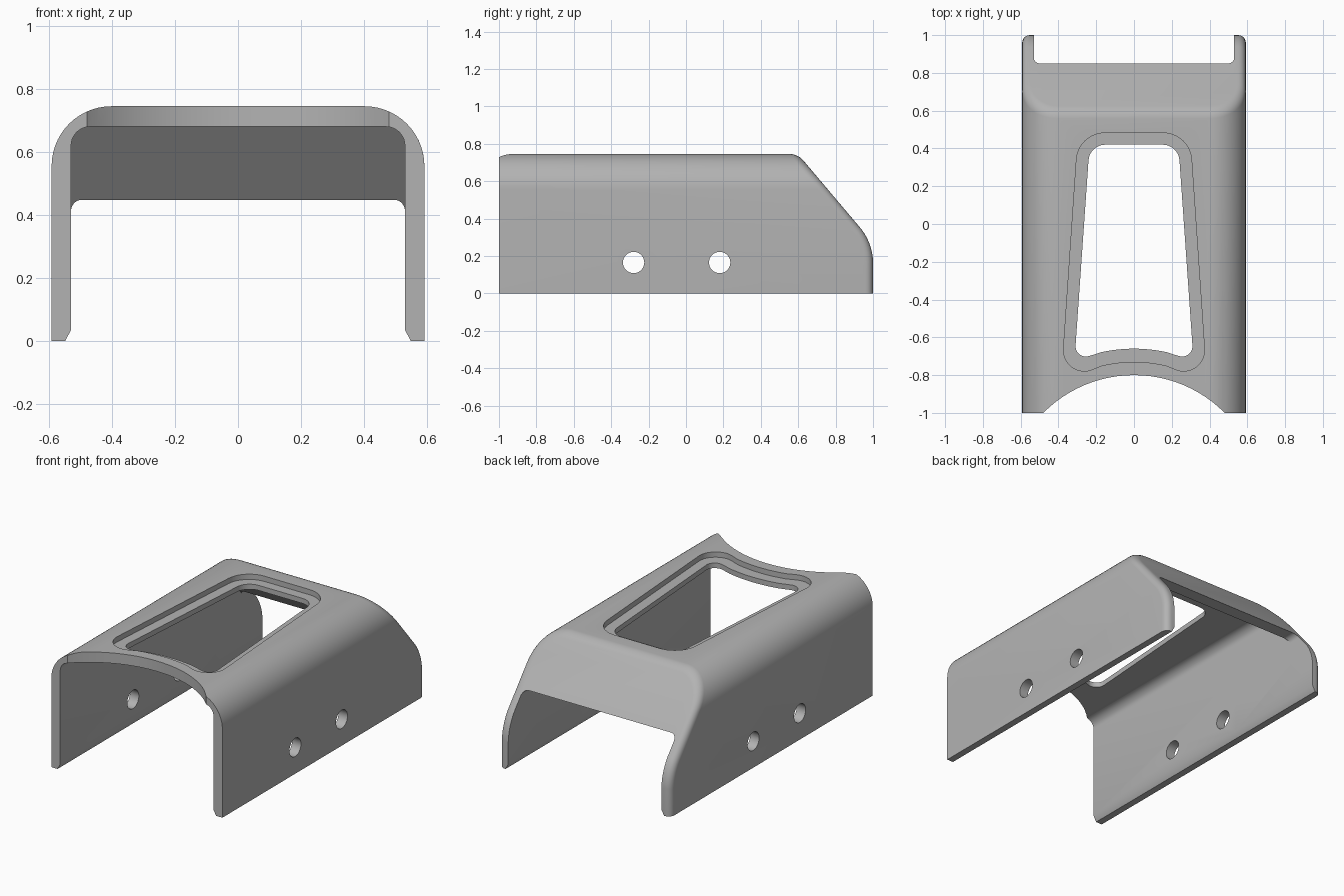
import bpy, bmesh, math
from mathutils import Vector

default = bpy.data.objects.get("Cube")
if default:
    bpy.data.objects.remove(default, do_unlink=True)

grey = bpy.data.materials.new("satin grey")
grey.use_nodes = True
GREY = (0.45, 0.45, 0.45, 1)
grey.diffuse_color = GREY
grey.node_tree.nodes["Principled BSDF"].inputs["Base Color"].default_value = GREY


def rounded(corners, steps=10):
    """Outline from (x, y, radius) corners, each rounded by an arc."""
    out = []
    for i, (x, y, r) in enumerate(corners):
        p = Vector((x, y))
        if r == 0:
            out.append(p)
            continue
        a = (Vector(corners[i - 1][:2]) - p).normalized()
        b = (Vector(corners[(i + 1) % len(corners)][:2]) - p).normalized()
        half = a.angle(b) / 2
        centre = p + (a + b).normalized() * r / math.sin(half)
        start = p + a * r / math.tan(half) - centre
        end = p + b * r / math.tan(half) - centre
        sweep = math.pi - 2 * half
        for k in range(steps + 1):
            t = k / steps
            out.append(centre + (start * math.sin((1 - t) * sweep)
                                 + end * math.sin(t * sweep)) / math.sin(sweep))
    return out


def prism(outline, place, lo, hi):
    """Extrude an outline from lo to hi; place maps (u, v, depth) to 3D."""
    bm = bmesh.new()
    a = [bm.verts.new(place(u, v, lo)) for u, v in outline]
    b = [bm.verts.new(place(u, v, hi)) for u, v in outline]
    bm.faces.new(a)
    bm.faces.new(b)
    for i in range(len(a)):
        bm.faces.new((a[i - 1], a[i], b[i], b[i - 1]))
    bmesh.ops.recalc_face_normals(bm, faces=bm.faces)
    return bm


def slice_off(bm, point, normal):
    cut = bmesh.ops.bisect_plane(bm, geom=bm.verts[:] + bm.edges[:] + bm.faces[:],
                                 plane_co=point, plane_no=normal, clear_outer=True)
    edges = [e for e in cut["geom_cut"] if isinstance(e, bmesh.types.BMEdge)]
    bmesh.ops.edgeloop_fill(bm, edges=edges)
    bmesh.ops.recalc_face_normals(bm, faces=bm.faces)


def make(name, bm):
    mesh = bpy.data.meshes.new(name)
    bm.to_mesh(mesh)
    bm.free()
    obj = bpy.data.objects.new(name, mesh)
    mesh.materials.append(grey)
    bpy.context.collection.objects.link(obj)
    return obj


def along_y(u, v, d):
    return (u, d, v)


def along_z(u, v, d):
    return (u, v, d)


def along_x(u, v, d):
    return (d, u, v)


# Outer body: arched section with a sloping, rounded back
W, H, WALL = 0.592, 0.745, 0.062
body = prism(rounded([(-W, 0, 0), (-W, H, 0.19), (W, H, 0.19), (W, 0, 0)], 14),
             along_y, -1, 1.2)
tilt, bend = math.radians(40.2), 0.3
for k in range(9):
    a = tilt * (8 - k) / 8
    n = Vector((0, math.cos(a), math.sin(a)))
    slice_off(body, Vector((0, 0.7, 0.16)) + n * bend, n)
    if k == 0:
        slope_point, slope_normal = Vector((0, 0.7, 0.16)) + n * bend, n

# Soft edge around the back
rim = []
for e in body.edges:
    ns = [f.normal for f in e.link_faces]
    back = [n.y > 0.1 for n in ns]
    if len(ns) == 2 and back[0] != back[1] and min(n.z for n in ns) > -0.5:
        rim.append(e)
bmesh.ops.bevel(body, geom=rim, offset=0.04, segments=5, profile=0.5,
                affect='EDGES', clamp_overlap=False)
cover = make("cover_shell", body)

# Hollow inside, flared at the lower edges, closed by the inner slope
I, FLARE = W - WALL, 0.575
foot_l, foot_r = [(-FLARE, -0.05, 0), (-I, 0.035, 0)], [(I, 0.035, 0), (FLARE, -0.05, 0)]
hollow = prism(rounded(foot_l + [(-I, 0.68, 0.06), (I, 0.68, 0.06)] + foot_r),
               along_y, -1.1, 1.1)
slice_off(hollow, slope_point - slope_normal * WALL, slope_normal)
cutters = [make("hollow_cutter", hollow)]

# Rear opening below the slope
cutters.append(make("rear_opening_cutter", prism(
    rounded(foot_l + [(-I, 0.448, 0.035), (I, 0.448, 0.035)] + foot_r),
    along_y, 0.3, 1.1)))

# Curved notch in the front of the roof
ARC_Y, ARC_R = -1.476, 0.676
circle = [(ARC_R * math.cos(t * math.pi / 48), ARC_Y + ARC_R * math.sin(t * math.pi / 48))
          for t in range(96)]
cutters.append(make("front_notch_cutter", prism(circle, along_z, 0.6, 1)))


# Tapered window with a recessed border
def window(top_x, top_y, low_x, radius, r_top, r_low):
    def arc(x):
        return ARC_Y + math.sqrt(radius ** 2 - x ** 2)
    low = [(x, arc(x), 0) for x in [0.17 * (k / 6 - 1) for k in range(13)]]
    return rounded([(top_x, top_y, r_top), (-top_x, top_y, r_top),
                    (-low_x, arc(low_x), r_low)] + low + [(low_x, arc(low_x), r_low)])


cutters.append(make("window_recess_cutter", prism(
    window(0.295, 0.482, 0.385, 0.746, 0.15, 0.11), along_z, 0.712, 1)))
cutters.append(make("window_cutter", prism(
    window(0.235, 0.42, 0.315, 0.816, 0.09, 0.055), along_z, 0.6, 1)))

# Screw holes through both sides
for y in (-0.28, 0.18):
    ring = [(y + 0.057 * math.cos(t * math.pi / 16), 0.165 + 0.057 * math.sin(t * math.pi / 16))
            for t in range(32)]
    cutters.append(make("screw_hole_cutter", prism(ring, along_x, -1, 1)))

bpy.context.view_layer.objects.active = cover
cover.select_set(True)
for c in cutters:
    mod = cover.modifiers.new(c.name, 'BOOLEAN')
    mod.operation, mod.solver, mod.object = 'DIFFERENCE', 'EXACT', c
    bpy.ops.object.modifier_apply(modifier=mod.name)
    bpy.data.objects.remove(c, do_unlink=True)
bpy.ops.object.shade_smooth_by_angle(angle=math.radians(30))
